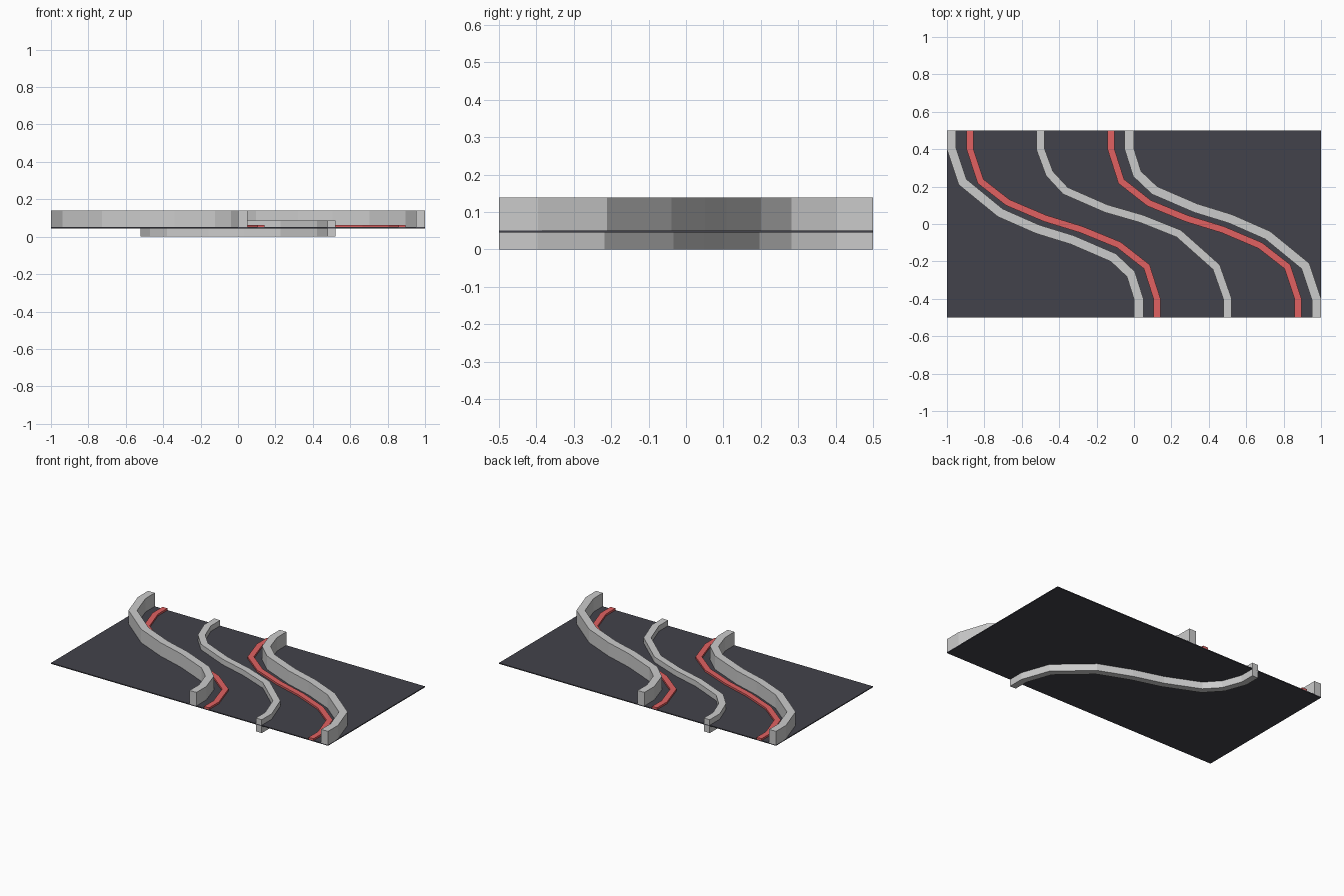
import bpy, bmesh
from mathutils import Vector

if "Cube" in bpy.data.objects:
    bpy.data.objects.remove(bpy.data.objects["Cube"])


def material(name, color):
    m = bpy.data.materials.new(name)
    m.diffuse_color = color
    m.use_nodes = True
    m.node_tree.nodes["Principled BSDF"].inputs["Base Color"].default_value = m.diffuse_color
    return m


def sweep(name, path, width, z0, z1, mat=None, turn=False, shift=0.0):
    """Rectangular bar along a flat path with mitred corners."""
    s = -1 if turn else 1
    pts = [Vector((s * x + shift, s * y)) for x, y in path]
    dirs = [(b - a).normalized() for a, b in zip(pts, pts[1:])]
    bm = bmesh.new()
    rings = []
    for i, p in enumerate(pts):
        a, b = dirs[max(i - 1, 0)], dirs[min(i, len(dirs) - 1)]
        t = (a + b).normalized()
        n = Vector((-t.y, t.x)) * (width / 2 / t.dot(a))
        l, r = p + n, p - n
        rings.append([bm.verts.new((q.x, q.y, z))
                      for q, z in ((l, z0), (r, z0), (r, z1), (l, z1))])
    for A, B in zip(rings, rings[1:]):
        for k in range(4):
            j = (k + 1) % 4
            bm.faces.new((A[k], A[j], B[j], B[k]))
    bm.faces.new(rings[0])
    bm.faces.new(rings[-1])
    bmesh.ops.recalc_face_normals(bm, faces=bm.faces)
    me = bpy.data.meshes.new(name)
    bm.to_mesh(me)
    bm.free()
    ob = bpy.data.objects.new(name, me)
    bpy.context.collection.objects.link(ob)
    if mat:
        me.materials.append(mat)
    return ob


dark = material("asphalt", (0.055, 0.055, 0.07, 1))
red = material("red_paint", (0.75, 0.12, 0.12, 1))

# Road plate
sweep("road", [(0, 0.5), (0, -0.5)], 2.0, 0.045, 0.051, dark)

# Centre rail, passing through the plate
centre = [(-.5, .5), (-.5, .4), (-.452, .27), (-.367, .178), (-.15, .083),
          (.04, .028), (.24, -.052), (.44, -.23), (.5, -.4), (.5, -.5)]
sweep("centre_rail", centre, 0.043, 0.0, 0.087)

# Outer walls, one turned half round from the other
wall = [(-.025, .5), (-.025, .4), (.017, .268), (.11, .18), (.33, .085),
        (.515, .028), (.715, -.06), (.917, -.225), (.975, -.4), (.975, -.5)]
sweep("right_wall", wall, 0.049, 0.05, 0.139)
sweep("left_wall", wall, 0.049, 0.05, 0.139, turn=True)

# Red lane strips
lane = [(-.123, .5), (-.123, .4), (-.068, .228), (.08, .112), (.28, .03),
        (.475, -.03), (.675, -.115), (.82, -.228), (.877, -.4), (.877, -.5)]
sweep("right_lane_strip", lane, 0.036, 0.05, 0.063, red)
sweep("left_lane_strip", lane, 0.036, 0.05, 0.063, red, turn=True)
